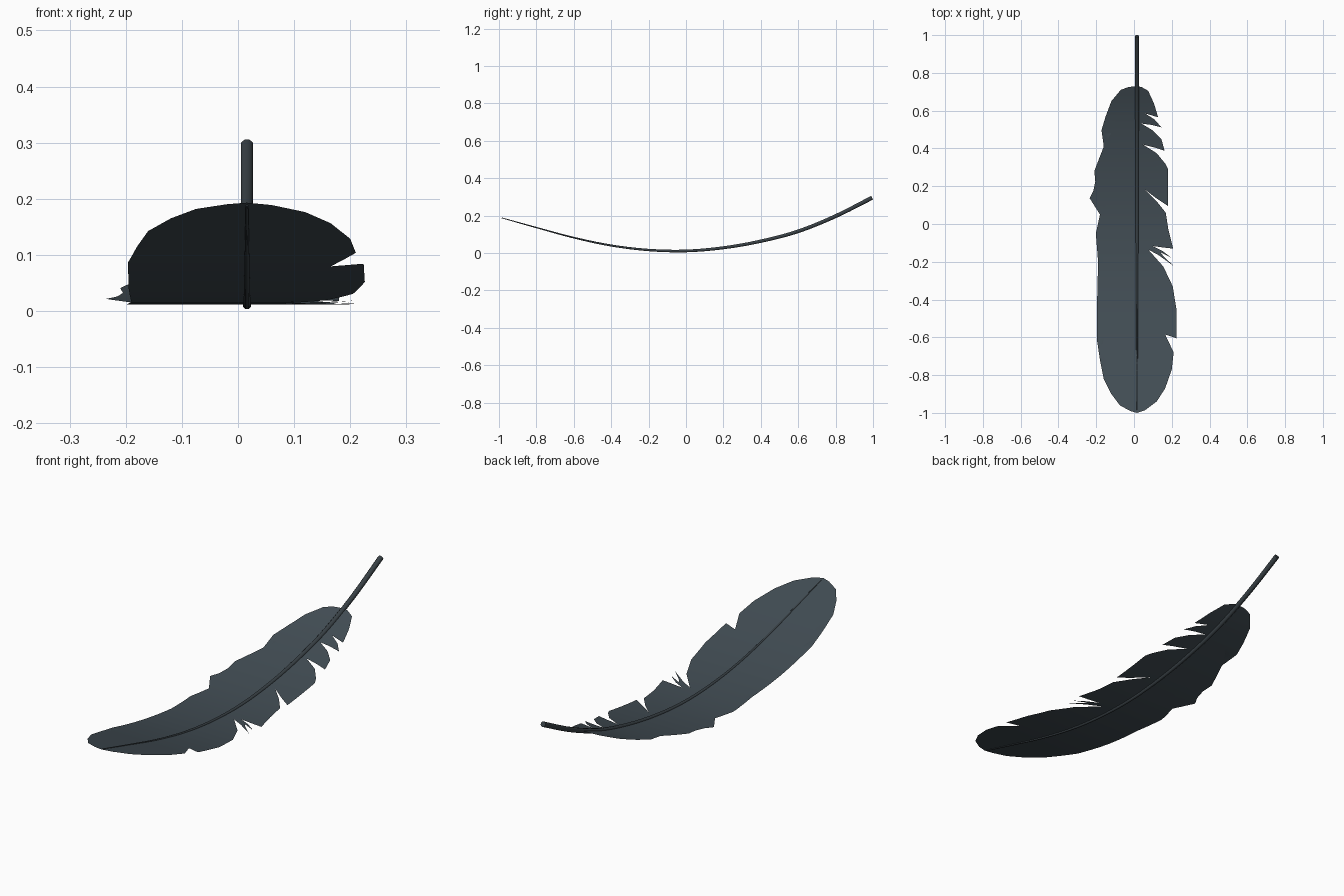
import bpy, bmesh, math
from mathutils import Vector

if "Cube" in bpy.data.objects:
    bpy.data.objects.remove(bpy.data.objects["Cube"])

CX = 0.016  # quill sits slightly off centre
Z = [0.193, 0.137, 0.083, 0.041, 0.017, 0.012, 0.029, 0.064, 0.117, 0.198, 0.299]


def height(y):
    """Smooth feather bend through heights spaced 0.2 apart in y."""
    t = (y + 1) / 0.2
    i = max(0, min(9, int(t)))
    f = t - i
    b, c = Z[i], Z[i + 1]
    a = Z[i - 1] if i > 0 else 2 * b - c
    d = Z[i + 2] if i < 9 else 2 * c - b
    return b + 0.5 * f * (c - a + f * (2*a - 5*b + 4*c - d + f * (3*(b - c) + d - a)))


def finish(bm, name, color):
    me = bpy.data.meshes.new(name)
    bm.to_mesh(me)
    bm.free()
    ob = bpy.data.objects.new(name, me)
    bpy.context.collection.objects.link(ob)
    mat = bpy.data.materials.new(name + "_colour")
    mat.diffuse_color = (*color, 1)
    mat.use_nodes = True
    mat.node_tree.nodes["Principled BSDF"].inputs["Base Color"].default_value = mat.diffuse_color
    me.materials.append(mat)
    bpy.context.view_layer.objects.active = ob
    ob.select_set(True)
    bpy.ops.object.shade_smooth_by_angle(angle=math.radians(50))
    ob.select_set(False)
    return ob


# Vane outlines from root to tip, with splits between barbs
left = [(-.03, .725), (-.07, .71), (-.12, .65), (-.15, .57), (-.172, .497),
        (-.11, .512), (-.048, .522), (-.085, .512), (-.12, .48), (-.16, .41), (-.195, .32),
        (-.21, .28), (-.16, .297), (-.118, .315), (-.15, .27), (-.205, .225),
        (-.14, .25), (-.085, .272), (-.13, .225), (-.195, .18), (-.125, .21),
        (-.075, .235), (-.16, .19), (-.215, .175), (-.235, .137), (-.16, .17), (-.07, .178),
        (-.13, .125), (-.18, .05), (-.202, -.05), (-.19, -.2), (-.195, -.4),
        (-.196, -.615), (-.17, -.59), (-.143, -.567), (-.17, -.64), (-.18, -.72),
        (-.16, -.82), (-.12, -.9), (-.075, -.96), (-.02, -.99)]
right = [(.04, .725), (.075, .705), (.105, .64), (.128, .565), (.06, .585),
         (.11, .552), (.145, .512), (.09, .525), (.038, .532), (.1, .495), (.145, .45),
         (.162, .388), (.11, .405), (.048, .42), (.12, .375), (.165, .32), (.18, .29),
         (.18, .095), (.12, .135), (.058, .182), (.12, .12), (.168, .06), (.182, -.03),
         (.207, -.13), (.16, -.125), (.1, -.117), (.15, -.142), (.2, -.18),
         (.14, -.15), (.155, -.17), (.21, -.222), (.13, -.165), (.075, -.135),
         (.155, -.225), (.205, -.33), (.226, -.46), (.224, -.605), (.165, -.585),
         (.21, -.68), (.2, -.77), (.165, -.87), (.12, -.94), (.06, -.985)]


def vane(name, side):
    bm = bmesh.new()
    pts = [(CX, .73)] + side + [(CX, -1.0)]
    bm.faces.new([bm.verts.new((x, y, 0)) for x, y in pts])
    bmesh.ops.triangulate(bm, faces=bm.faces[:])
    for k in range(1, 44):
        bmesh.ops.bisect_plane(bm, geom=bm.verts[:] + bm.edges[:] + bm.faces[:],
                               plane_co=(0, -1 + k * 0.04, 0), plane_no=(0, 1, 0))
    for v in bm.verts:
        v.co.z = height(v.co.y)
    bm.normal_update()
    for f in bm.faces:
        if f.normal.z < 0:
            f.normal_flip()
    return finish(bm, name, (0.055, 0.075, 0.09))


vane("left_vane", left)
vane("right_vane", right)

# Tapered quill swept along the bend
bm = bmesh.new()
rings, n, steps = [], 8, 48
for s in range(steps + 1):
    y = -0.985 + 1.98 * s / steps
    u = (y + 1) / 2
    r = 0.002 + 0.0095 * u ** 0.8
    slope = (height(y + .01) - height(y - .01)) / .02
    up = Vector((0, -slope, 1)).normalized()
    c = Vector((CX, y, height(y) - 0.001))
    ring = []
    for k in range(n):
        a = math.tau * (k + .5) / n
        ring.append(bm.verts.new(c + Vector((r * math.cos(a), 0, 0)) * 1.04 + up * r * math.sin(a) * 1.04))
    rings.append(ring)
for a, b in zip(rings, rings[1:]):
    for k in range(n):
        bm.faces.new((a[k], a[(k + 1) % n], b[(k + 1) % n], b[k]))
bm.faces.new(rings[0])
bm.faces.new(rings[-1])
bmesh.ops.recalc_face_normals(bm, faces=bm.faces[:])
finish(bm, "quill", (0.04, 0.052, 0.06))
